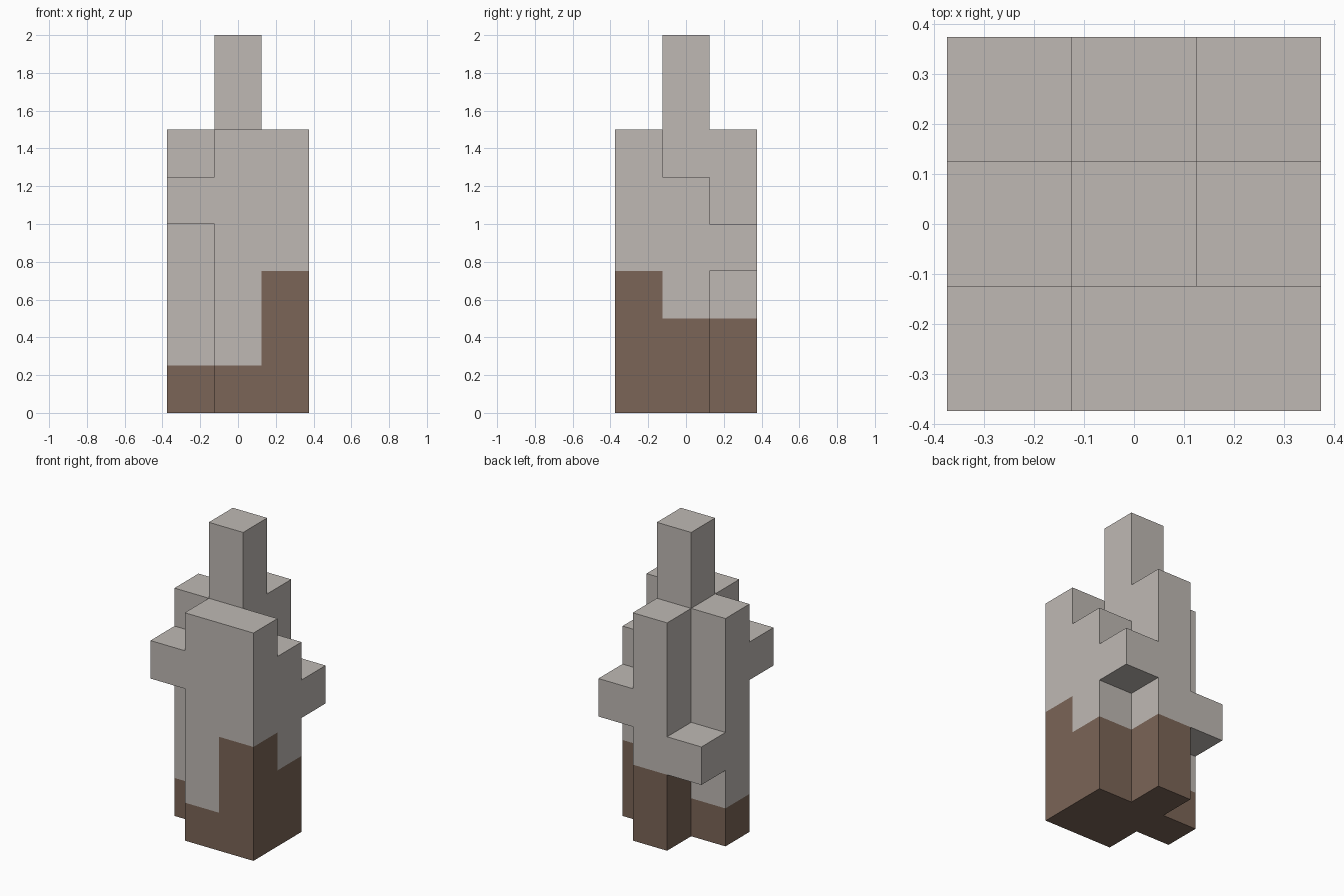
import bpy
import bmesh
from mathutils import Vector

if "Cube" in bpy.data.objects:
    bpy.data.objects.remove(bpy.data.objects["Cube"], do_unlink=True)

U = 0.25  # edge length of one block


def make_material(name, rgb):
    mat = bpy.data.materials.new(name)
    mat.use_nodes = True
    color = (*rgb, 1.0)
    mat.diffuse_color = color
    mat.node_tree.nodes["Principled BSDF"].inputs["Base Color"].default_value = color
    return mat


stone = make_material("pale_stone", (0.52, 0.485, 0.456))
earth = make_material("brown_earth", (0.198, 0.130, 0.095))

# Block columns: (x, y) -> (bottom, top, height of the brown base), in blocks
columns = {
    (0, 0): (0, 8, 1),     # central spire
    (0, -1): (0, 6, 1),    # front wall
    (1, -1): (0, 6, 3),    # front corner
    (1, 0): (0, 5, 2),     # side shoulder
    (0, 1): (0, 6, 2),     # back pillar
    (-1, 0): (0, 6, 1),    # other side pillar
    (-1, -1): (4, 5, 0),   # front stub
    (1, 1): (3, 4, 0),     # back stub
    (-1, 1): (2, 3, 0),    # low back stub
}
blocks = {(x, y, z): int(z < base)
          for (x, y), (low, high, base) in columns.items()
          for z in range(low, high)}

# Outer skin: one quad wherever a block has no neighbour
bm = bmesh.new()
for cell, color in blocks.items():
    centre = Vector((cell[0], cell[1], cell[2] + 0.5)) * U
    for axis in range(3):
        for sign in (-1, 1):
            normal = Vector((0, 0, 0))
            normal[axis] = sign
            if tuple(int(c + n) for c, n in zip(cell, normal)) in blocks:
                continue
            a = Vector((0, 0, 0))
            a[(axis + 1) % 3] = 1
            b = normal.cross(a)
            corners = (-a - b, a - b, a + b, b - a)
            face = bm.faces.new([bm.verts.new(centre + (normal + c) * U / 2)
                                 for c in corners])
            face.material_index = color

# Weld the skin and merge flat areas of one colour
bmesh.ops.remove_doubles(bm, verts=bm.verts[:], dist=0.001)
bmesh.ops.dissolve_limit(bm, angle_limit=0.01, verts=bm.verts[:],
                         edges=bm.edges[:], delimit={'MATERIAL'})

mesh = bpy.data.meshes.new("rock_spire")
bm.to_mesh(mesh)
bm.free()
mesh.materials.append(stone)
mesh.materials.append(earth)
spire = bpy.data.objects.new("rock_spire", mesh)
bpy.context.collection.objects.link(spire)
